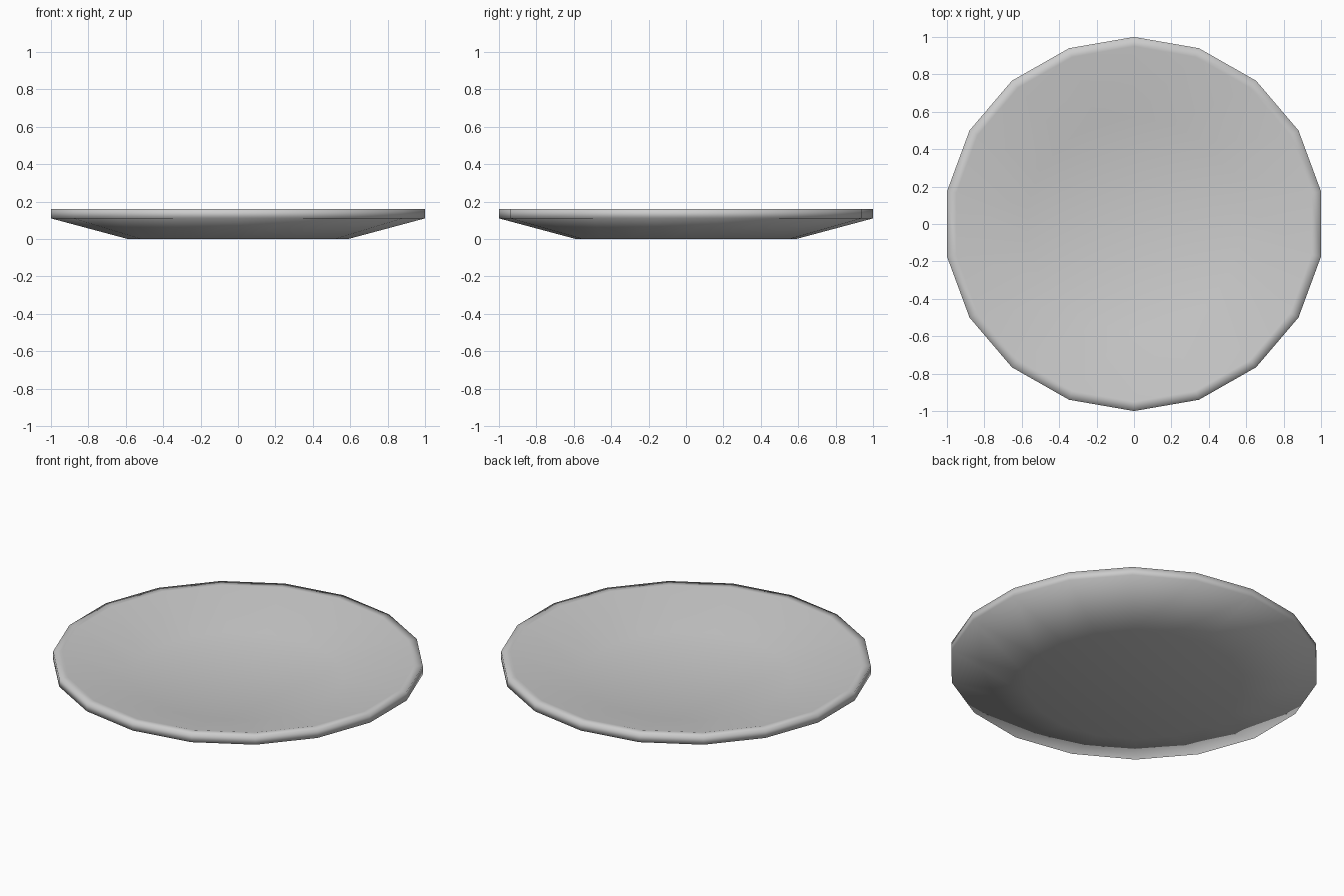
import bpy, bmesh, math

if "Cube" in bpy.data.objects:
    bpy.data.objects.remove(bpy.data.objects["Cube"])

SIDES = 18
# Plate profile (radius, height): foot edge, rim bottom, rim top, inner lip, well edge
PROFILE = [(0.59, 0.0), (1.0, 0.11), (1.0, 0.16), (0.95, 0.16), (0.57, 0.055)]
STRETCH_X = 1 / math.cos(math.radians(10))  # makes width equal depth

bm = bmesh.new()
rings = []
for r, z in PROFILE:
    ring = []
    for i in range(SIDES):
        a = math.radians(90) + 2 * math.pi * i / SIDES
        ring.append(bm.verts.new((r * math.cos(a) * STRETCH_X, r * math.sin(a), z)))
    rings.append(ring)

# Sloping underside, rim wall, lip and inner slope
for lower, upper in zip(rings, rings[1:]):
    for i in range(SIDES):
        j = (i + 1) % SIDES
        bm.faces.new((lower[i], lower[j], upper[j], upper[i]))

# Flat foot and flat well
bm.faces.new(rings[0][::-1])
bm.faces.new(rings[-1])

bmesh.ops.recalc_face_normals(bm, faces=bm.faces[:])
for f in bm.faces:
    f.smooth = True

mesh = bpy.data.meshes.new("plate")
bm.to_mesh(mesh)
bm.free()
plate = bpy.data.objects.new("plate", mesh)
bpy.context.collection.objects.link(plate)
